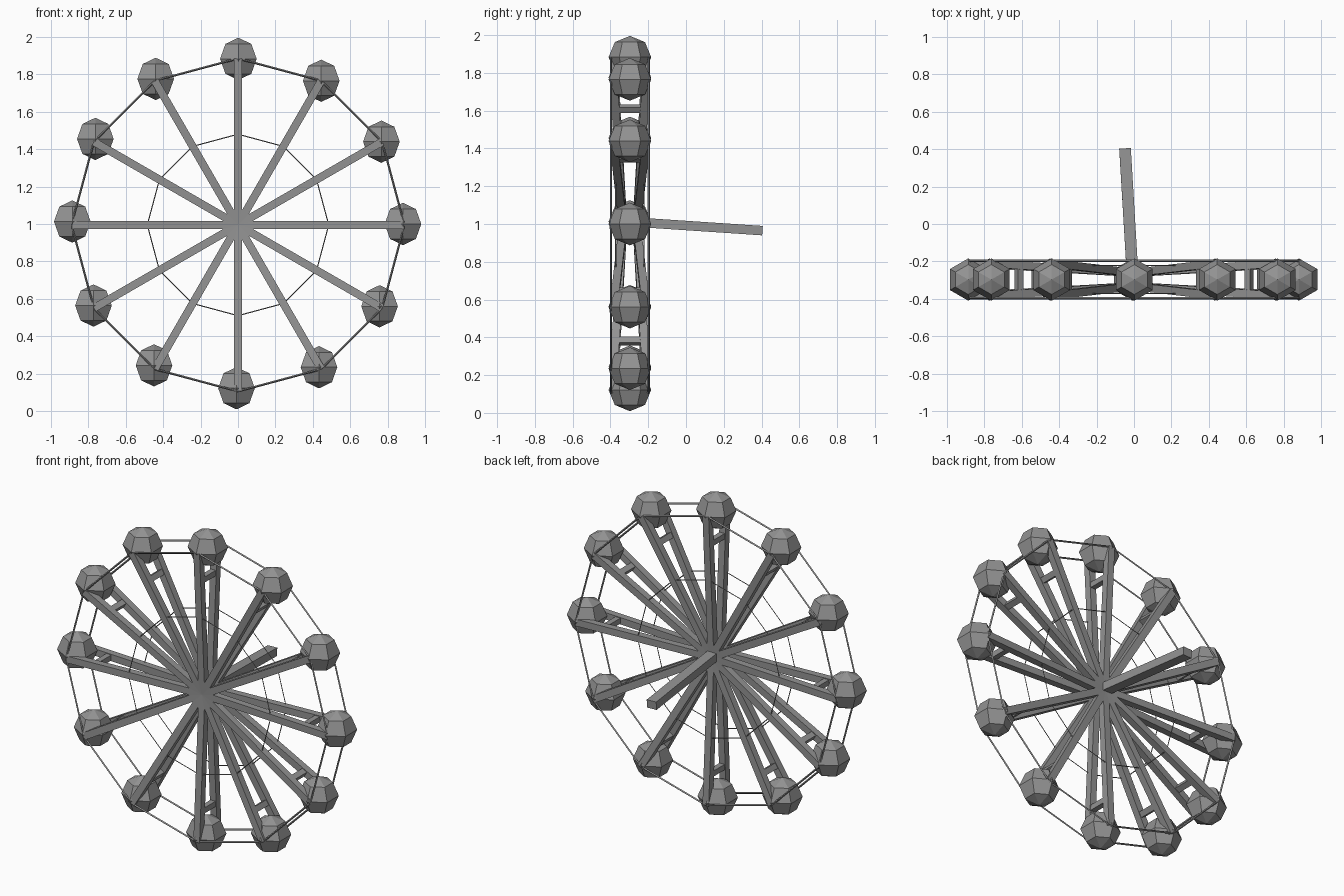
import bpy, math
from mathutils import Vector, Matrix

if "Cube" in bpy.data.objects:
    bpy.data.objects.remove(bpy.data.objects["Cube"])

HUB = Vector((0, -0.297, 0.995))   # wheel centre
R = 0.89                           # spoke length
N = 12

grey = bpy.data.materials.new("steel_grey")
grey.diffuse_color = (0.29, 0.29, 0.29, 1)
grey.use_nodes = True
grey.node_tree.nodes["Principled BSDF"].inputs["Base Color"].default_value = grey.diffuse_color


def finish(name):
    ob = bpy.context.object
    ob.name = name
    ob.data.materials.append(grey)
    return ob


def beam(name, a, b, width, depth, side):
    """Box from a to b; side is the direction across its width."""
    a, b = Vector(a), Vector(b)
    z = (b - a).normalized()
    x = (side - z * side.dot(z)).normalized()
    y = z.cross(x)
    bpy.ops.mesh.primitive_cube_add(size=1)
    ob = finish(name)
    rot = Matrix((x, y, z)).transposed().to_4x4()
    ob.matrix_world = (Matrix.Translation((a + b) / 2) @ rot
                       @ Matrix.Diagonal((width, depth, (b - a).length, 1)))


def ring(name, radius, thick, y):
    """Thin twelve-sided hoop standing upright."""
    bpy.ops.mesh.primitive_torus_add(
        major_segments=N, minor_segments=4, major_radius=radius,
        minor_radius=thick, location=HUB + Vector((0, y, 0)),
        rotation=(math.pi / 2, 0, 0))
    finish(name)


# Small hanging offsets of the cabins from the spoke tips, from right, anticlockwise
sway = [(-0.008, 0.005), (-0.004, 0.0), (0.0, 0.0), (0.002, -0.002),
        (0.005, 0.01), (0.008, 0.015), (0.004, 0.018), (-0.002, 0.014),
        (-0.004, 0.02), (-0.008, 0.017), (-0.012, 0.01), (-0.014, 0.01)]

for i in range(N):
    t = math.tau * i / N
    out = Vector((math.cos(t), 0, math.sin(t)))
    across = Vector((-math.sin(t), 0, math.cos(t)))

    # Paired spokes, splayed apart towards the rim
    for s, label in ((-1, "front"), (1, "back")):
        beam(f"{label}_spoke_{i}", HUB + Vector((0, s * 0.035, 0)),
             HUB + out * R + Vector((0, s * 0.086, 0)), 0.042, 0.042, across)

    # Cross bar between the pair
    mid = HUB + out * 0.71
    beam(f"cross_bar_{i}", mid - Vector((0, 0.075, 0)),
         mid + Vector((0, 0.075, 0)), 0.034, 0.034, across)

    # Faceted cabin
    dx, dz = sway[i]
    bpy.ops.mesh.primitive_uv_sphere_add(
        segments=6, ring_count=4, radius=0.113,
        location=HUB + out * R + Vector((dx, 0, dz)))
    finish(f"cabin_{i}")

# Outer and inner hoops on both sides
for s, label in ((-1, "front"), (1, "back")):
    ring(f"{label}_outer_hoop", R, 0.006, s * 0.1)
    ring(f"{label}_inner_hoop", 0.485, 0.003, s * 0.075)

# Axle reaching backwards, slightly askew
beam("axle", (-0.006, -0.30, 1.012), (-0.048, 0.403, 0.965), 0.062, 0.05,
     Vector((1, 0, 0)))
